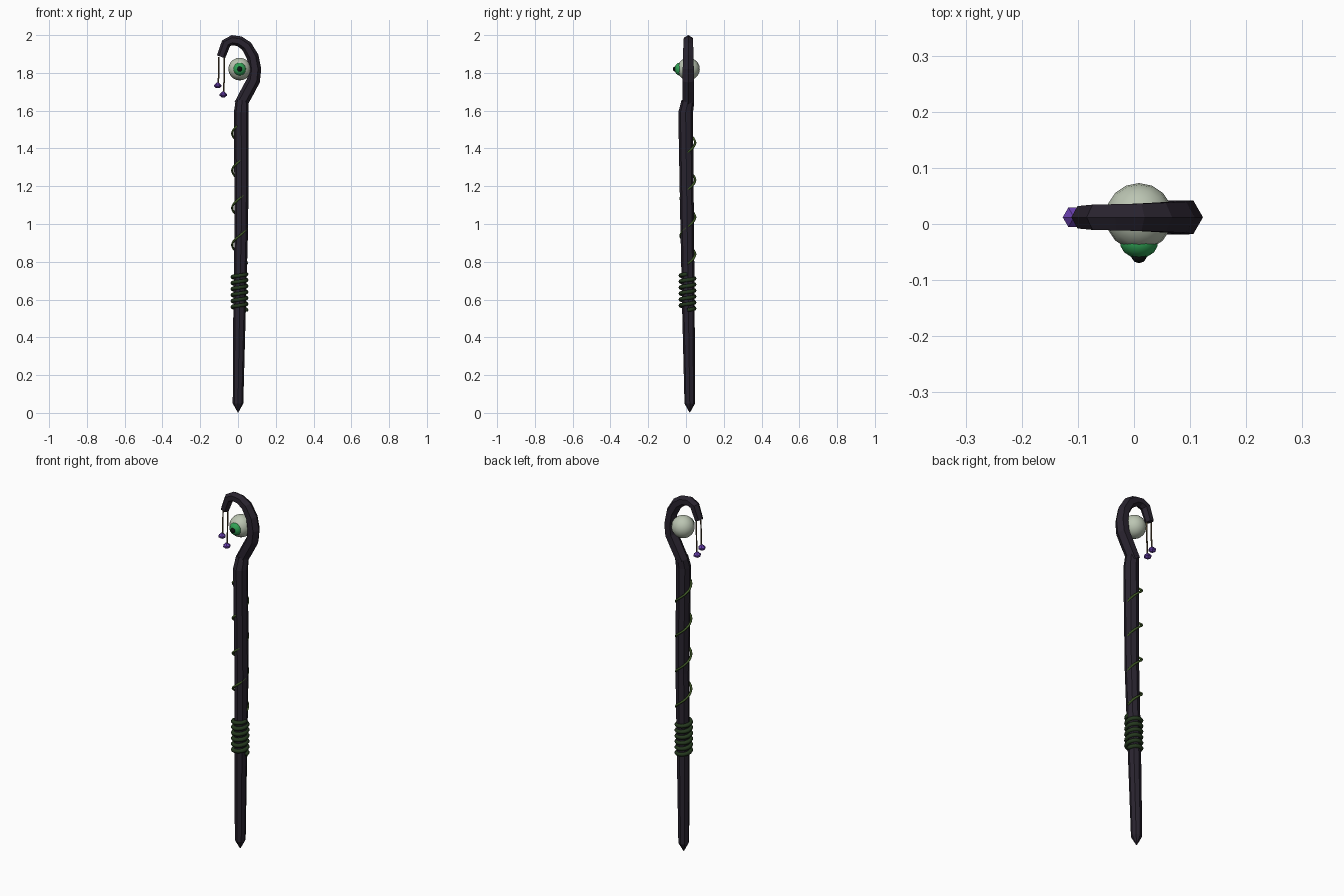
import bpy, bmesh, math
from mathutils import Vector, Matrix

if "Cube" in bpy.data.objects:
    bpy.data.objects.remove(bpy.data.objects["Cube"])


def material(name, rgb):
    m = bpy.data.materials.new(name)
    m.diffuse_color = (*rgb, 1)
    m.use_nodes = True
    m.node_tree.nodes["Principled BSDF"].inputs["Base Color"].default_value = m.diffuse_color
    return m


WOOD = material("dark_wood", (0.022, 0.017, 0.028))
WRAP = material("wrap_green", (0.018, 0.04, 0.013))
VINE = material("vine_green", (0.05, 0.10, 0.02))
WHITE = material("eye_white", (0.50, 0.56, 0.45))
IRIS = material("iris_green", (0.03, 0.36, 0.09))
BLACK = material("pupil_black", (0.004, 0.006, 0.005))
CORD = material("cord_brown", (0.10, 0.07, 0.035))
GEM = material("gem_purple", (0.14, 0.05, 0.42))


def finish(name, bm, mat, smooth=False):
    bmesh.ops.recalc_face_normals(bm, faces=bm.faces)
    for f in bm.faces:
        f.smooth = smooth
    me = bpy.data.meshes.new(name)
    bm.to_mesh(me)
    bm.free()
    me.materials.append(mat)
    ob = bpy.data.objects.new(name, me)
    bpy.context.collection.objects.link(ob)
    return ob


def sweep(name, pts, radii, sides, mat, ref=(0, 1, 0), smooth=False):
    """Tube along a path, with one radius per point."""
    pts = [Vector(p) for p in pts]
    ref = Vector(ref)
    bm = bmesh.new()
    rings = []
    for i, p in enumerate(pts):
        t = (pts[min(i + 1, len(pts) - 1)] - pts[max(i - 1, 0)]).normalized()
        a = ref.cross(t).normalized()
        b = t.cross(a)
        rings.append([bm.verts.new(p + radii[i] * (a * math.cos(k * math.tau / sides)
                                                   + b * math.sin(k * math.tau / sides)))
                      for k in range(sides)])
    for r, s in zip(rings, rings[1:]):
        for k in range(sides):
            j = (k + 1) % sides
            bm.faces.new((r[k], r[j], s[j], s[k]))
    bm.faces.new(rings[0])
    bm.faces.new(rings[-1])
    return finish(name, bm, mat, smooth)


def helix(name, centre, radius, z0, z1, pitch, phase, thick, mat, per_turn=20):
    n = round((z1 - z0) / pitch * per_turn)
    pts = []
    for i in range(n + 1):
        z = z0 + (z1 - z0) * i / n
        a = phase + math.tau * (z - z0) / pitch
        pts.append((centre[0] + radius * math.cos(a), centre[1] + radius * math.sin(a), z))
    return sweep(name, pts, [thick] * (n + 1), 6, mat, (0, 0, 1), True)


def ball(name, loc, scale, mat, seg=16, rings=10):
    bm = bmesh.new()
    bmesh.ops.create_uvsphere(bm, u_segments=seg, v_segments=rings, radius=1)
    bm.transform(Matrix.Translation(loc) @ Matrix.Diagonal((*scale, 1)))
    return finish(name, bm, mat, True)


# Shaft with pointed foot
sweep("shaft",
      [(0.0, 0.02, 0.003), (0.0, 0.02, 0.05), (0.008, 0.013, 0.53), (0.018, 0.006, 1.0),
       (0.017, -0.002, 1.59), (0.021, 0.01, 1.65)],
      [0.002, 0.028, 0.033, 0.036, 0.039, 0.034], 8, WOOD)

# Crook at the top
hook = [(0.012, 1.63), (0.055, 1.71), (0.082, 1.76), (0.089, 1.82), (0.078, 1.885),
        (0.045, 1.942), (0.008, 1.967), (-0.03, 1.973), (-0.063, 1.957), (-0.09, 1.885)]
sweep("crook", [(x, 0.012, z) for x, z in hook],
      [0.034, 0.035, 0.035, 0.034, 0.032, 0.030, 0.028, 0.027, 0.026, 0.023], 6, WOOD)

# Grip wrap and climbing vine
helix("grip_wrap", (0.008, 0.008), 0.037, 0.545, 0.735, 0.0317, 0, 0.011, WRAP, 16)
helix("vine", (0.008, 0.010), 0.039, 0.79, 1.52, 0.197, 0, 0.006, VINE)

# Eye
ball("eyeball", (0.009, 0.013, 1.82), (0.06, 0.06, 0.06), WHITE)
ball("iris", (0.009, -0.033, 1.82), (0.034, 0.028, 0.034), IRIS, 14, 8)
ball("pupil", (0.009, -0.056, 1.82), (0.014, 0.014, 0.014), BLACK, 10, 6)

# Hanging charms
for i, (x, top, z) in enumerate([(-0.104, 1.885, 1.733), (-0.075, 1.90, 1.685)], 1):
    sweep(f"cord_{i}", [(x + 0.003, 0.012, top), (x, 0.012, z)], [0.004] * 2, 6, CORD)
    sweep(f"gem_{i}", [(x - 0.003, 0.012, z + dz) for dz in (-0.014, -0.005, 0.002, 0.017)],
          [0.008, 0.02, 0.02, 0.004], 6, GEM)
